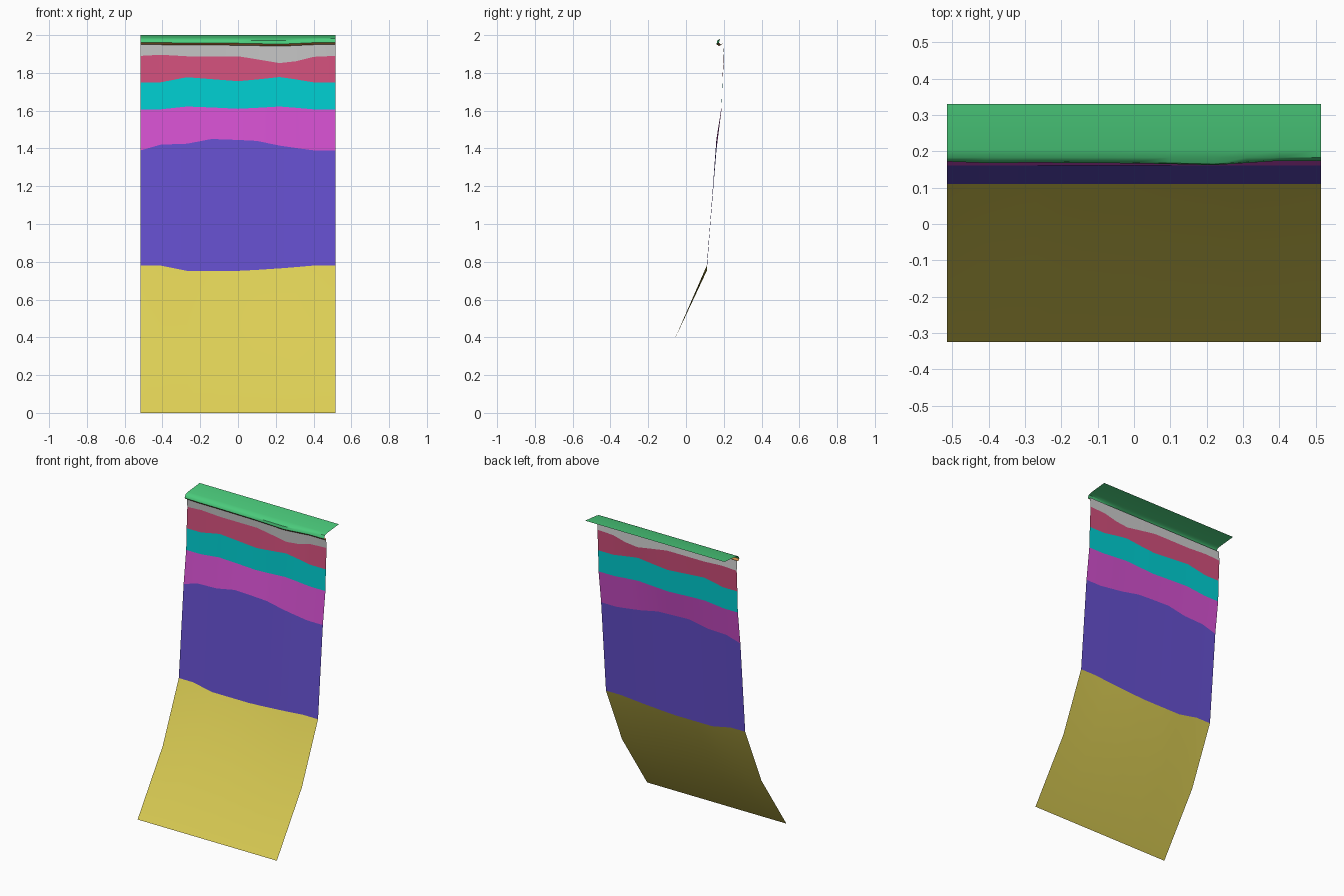
import bpy, math

if "Cube" in bpy.data.objects:
    bpy.data.objects.remove(bpy.data.objects["Cube"])

# shared columns across the width of the cliff sheet
XS = [-0.515, -0.41, -0.27, -0.14, 0, 0.1, 0.22, 0.31, 0.4, 0.515]


def row(y, z):
    """One line across the sheet; y and z are constants or per-column values."""
    ys = y if isinstance(y, list) else [y] * len(XS)
    zs = z if isinstance(z, list) else [z] * len(XS)
    return list(zip(XS, ys, zs))


def layer(name, rows, color=None):
    """Loft a strip through rows listed from bottom to top."""
    n = len(XS)
    verts = [p for r in rows for p in r]
    faces = [(a * n + i, a * n + i + 1, (a + 1) * n + i + 1, (a + 1) * n + i)
             for a in range(len(rows) - 1) for i in range(n - 1)]
    me = bpy.data.meshes.new(name)
    me.from_pydata(verts, [], faces)
    ob = bpy.data.objects.new(name, me)
    bpy.context.collection.objects.link(ob)
    if color:
        mat = bpy.data.materials.new(name)
        mat.diffuse_color = (*color, 1)
        mat.use_nodes = True
        mat.node_tree.nodes["Principled BSDF"].inputs["Base Color"].default_value = mat.diffuse_color
        me.materials.append(mat)
    bpy.ops.object.select_all(action='DESELECT')
    ob.select_set(True)
    bpy.context.view_layer.objects.active = ob
    bpy.ops.object.shade_smooth_by_angle(angle=math.radians(40))
    return ob


# wavy boundaries between the strata
foot = row(-0.325, 0)
knee = row(-0.06, 0.39)
b1 = row(0.11, [.78, .78, .752, .752, .752, .757, .765, .772, .78, .78])
b2 = row(0.161, [1.39, 1.42, 1.425, 1.45, 1.445, 1.44, 1.415, 1.402, 1.39, 1.39])
b3 = row(0.188, [1.607, 1.607, 1.622, 1.617, 1.61, 1.615, 1.622, 1.615, 1.607, 1.607])
b4 = row(0.193, [1.75, 1.75, 1.777, 1.767, 1.756, 1.765, 1.778, 1.765, 1.75, 1.75])
b5 = row(0.2, [1.89, 1.896, 1.888, 1.888, 1.888, 1.872, 1.852, 1.862, 1.885, 1.89])
b6 = row(0.195, 1.956)

# overhanging edge of the turf
dip = [1.952, 1.952, 1.951, 1.95, 1.949, 1.947, 1.944, 1.948, 1.952, 1.952]
lip_y = [.172, .168, .169, .168, .167, .165, .162, .168, .174, .174]
under = row([y + 0.012 for y in lip_y], [z - 0.003 for z in dip])
lip = row(lip_y, [z + 0.008 for z in dip])

layer("sand_slope", [foot, knee, b1], (0.72, 0.62, 0.09))
layer("lower_rock", [b1, b2], (0.13, 0.08, 0.62))
layer("middle_rock", [b2, b3], (0.65, 0.08, 0.62))
layer("upper_rock", [b3, b4], (0.0, 0.62, 0.64))
layer("top_rock", [b4, b5], (0.64, 0.08, 0.2))
layer("subsoil", [b5, b6])
layer("soil_underside", [b6, under, lip], (0.6, 0.25, 0.06))
layer("grass_top", [lip, row([y + 0.003 for y in lip_y], 1.971),
                    row(0.183, 1.981), row(0.205, 1.988), row(0.33, 2.0)],
      (0.07, 0.6, 0.2))
